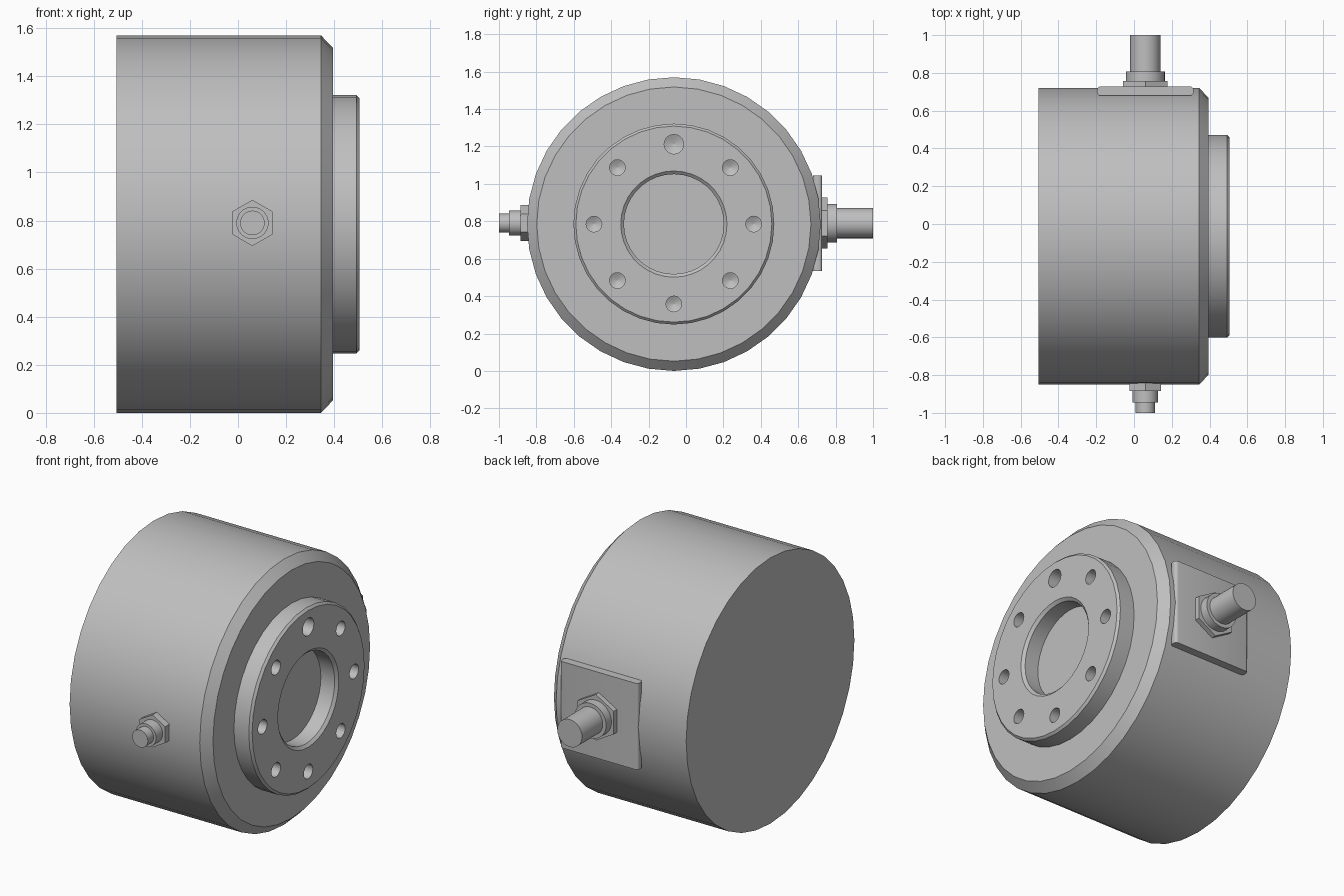
import bpy, bmesh, math
from mathutils import Vector

if "Cube" in bpy.data.objects:
    bpy.data.objects.remove(bpy.data.objects["Cube"])

grey = bpy.data.materials.new("metal_grey")
grey.use_nodes = True
COLOUR = (0.52, 0.52, 0.52, 1)
grey.diffuse_color = COLOUR
grey.node_tree.nodes["Principled BSDF"].inputs["Base Color"].default_value = COLOUR

UP = Vector((0, 0, 1))
X, FRONT, BACK = Vector((1, 0, 0)), Vector((0, -1, 0)), Vector((0, 1, 0))
MID_Y, MID_Z = -0.065, 0.785
FIT_X, FIT_Z = 0.06, 0.79


def finish(name, bm):
    """Turn a bmesh into a linked grey object with sharp edges kept."""
    bmesh.ops.recalc_face_normals(bm, faces=bm.faces)
    mesh = bpy.data.meshes.new(name)
    bm.to_mesh(mesh)
    bm.free()
    mesh.materials.append(grey)
    obj = bpy.data.objects.new(name, mesh)
    bpy.context.collection.objects.link(obj)
    smooth(obj)
    return obj


def smooth(obj):
    bpy.ops.object.select_all(action="DESELECT")
    obj.select_set(True)
    bpy.context.view_layer.objects.active = obj
    bpy.ops.object.shade_smooth_by_angle(angle=math.radians(30))


def turned(name, origin, axis, profile, sides):
    """Revolve (distance along axis, radius) pairs and cap both ends."""
    bm = bmesh.new()
    side = axis.cross(UP)
    rings = []
    for along, radius in profile:
        ring = []
        for i in range(sides):
            a = math.tau * i / sides
            spoke = UP * math.cos(a) + side * math.sin(a)
            ring.append(bm.verts.new(origin + axis * along + spoke * radius))
        rings.append(ring)
    for low, high in zip(rings, rings[1:]):
        for i in range(sides):
            j = (i + 1) % sides
            bm.faces.new((low[i], low[j], high[j], high[i]))
    bm.faces.new(rings[0])
    bm.faces.new(rings[-1])
    return finish(name, bm)


# Main drum with chamfered front rim
hub = Vector((0, MID_Y, MID_Z))
turned("body", hub, X, [(-0.505, 0.785), (0.345, 0.785), (0.395, 0.733)], 36)

# Raised flange with a shallow chamfered bore
flange = turned("flange", hub, X, [
    (0.38, 0.537), (0.492, 0.537), (0.505, 0.524), (0.505, 0.284),
    (0.49, 0.267), (0.4, 0.267)], 36)

# Ring of drilled holes, the top one larger
for k in range(8):
    a = math.tau * k / 8
    r = 0.052 if k == 0 else 0.042
    spot = hub + Vector((0, math.sin(a), math.cos(a))) * 0.427
    drill = turned("hole_cutter", spot, X, [
        (0.6, r), (0.425, r), (0.402, 0.001)], 20)
    drill.hide_render = True
    cut = flange.modifiers.new("hole", "BOOLEAN")
    cut.operation, cut.solver, cut.object = "DIFFERENCE", "EXACT", drill
    bpy.context.view_layer.objects.active = flange
    bpy.ops.object.modifier_apply(modifier=cut.name)
    bpy.data.objects.remove(drill)
smooth(flange)

# Square mounting plate on the back with rounded upright edges
bm = bmesh.new()
bmesh.ops.create_cube(bm, size=1)
for v in bm.verts:
    v.co = Vector((FIT_X + v.co.x * 0.51, 0.704 + v.co.y * 0.048, FIT_Z + v.co.z * 0.51))
upright = [e for e in bm.edges if abs(e.verts[0].co.z - e.verts[1].co.z) > 0.1]
bmesh.ops.bevel(bm, geom=upright, offset=0.018, segments=4, profile=0.5, affect="EDGES")
finish("back_plate", bm)

# Stepped fittings: hex nut, collar and stub
centre = Vector((FIT_X, 0, FIT_Z))
for name, axis, parts in (
    ("front", FRONT, (("nut", 0.80, 0.884, 0.096, 6), ("collar", 0.87, 0.946, 0.067, 32),
                      ("stub", 0.93, 1.0, 0.051, 32))),
    ("back", BACK, (("nut", 0.70, 0.757, 0.136, 6), ("collar", 0.74, 0.807, 0.103, 32),
                    ("stub", 0.79, 1.0, 0.081, 32))),
):
    for part, start, end, radius, sides in parts:
        turned(f"{name}_{part}", centre, axis, [(start, radius), (end, radius)], sides)
